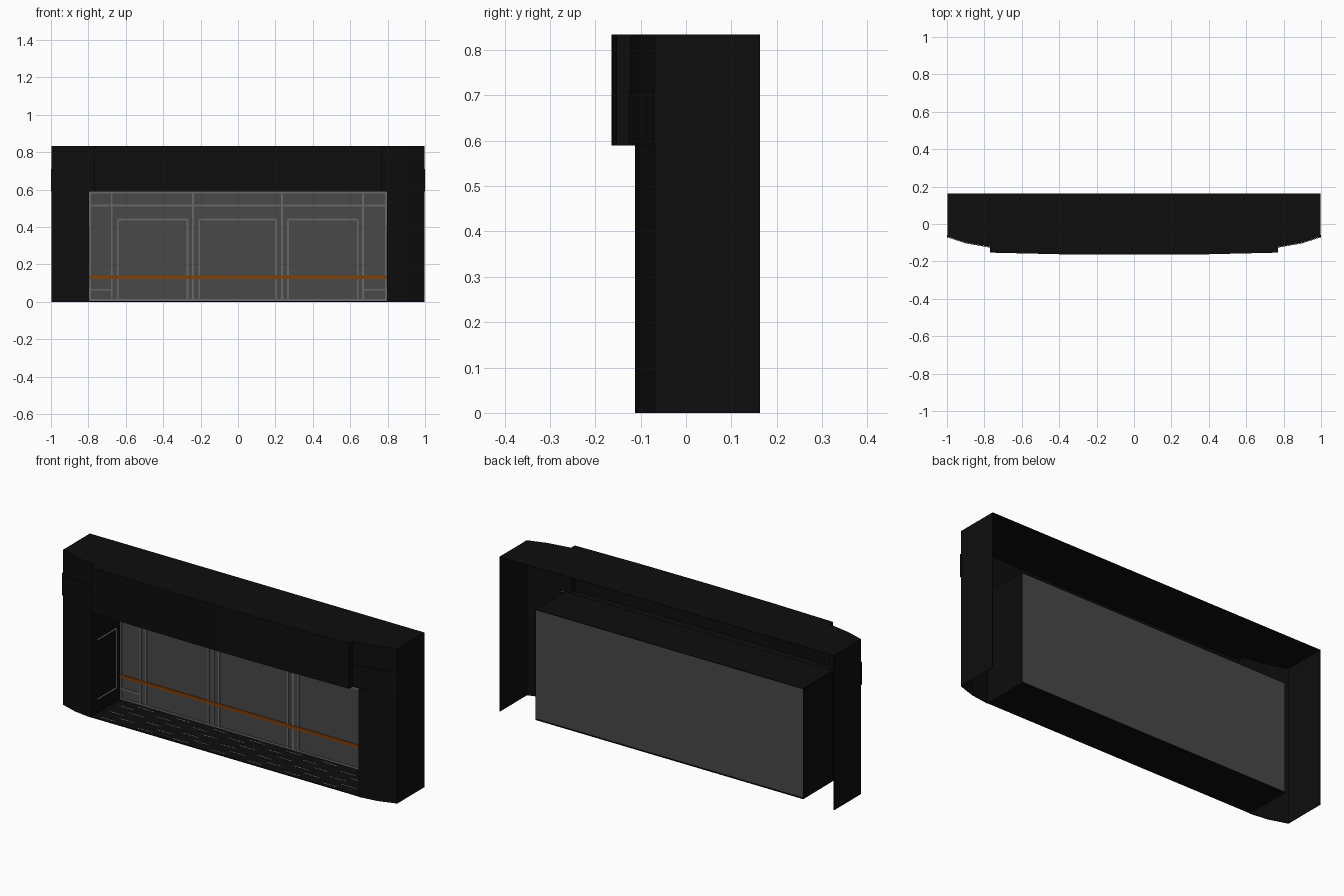
import bpy, bmesh

cube = bpy.data.objects.get("Cube")
if cube:
    bpy.data.objects.remove(cube, do_unlink=True)


def material(name, colour):
    m = bpy.data.materials.new(name)
    m.use_nodes = True
    m.diffuse_color = (*colour, 1)
    bsdf = m.node_tree.nodes["Principled BSDF"]
    bsdf.inputs["Base Color"].default_value = (*colour, 1)
    bsdf.inputs["Roughness"].default_value = 0.8
    return m


BLACK = material("black cladding", (0.004, 0.004, 0.004))
GREY = material("grey glazing", (0.065, 0.065, 0.065))
FRAME = material("light grey frame", (0.14, 0.14, 0.14))
ORANGE = material("orange stripe", (0.21, 0.05, 0.003))
WHITE = material("white trim", (0.7, 0.7, 0.7))


def finish(name, bm, mat):
    mesh = bpy.data.meshes.new(name)
    bm.to_mesh(mesh)
    bm.free()
    mesh.materials.append(mat)
    ob = bpy.data.objects.new(name, mesh)
    bpy.context.collection.objects.link(ob)
    return ob


def boxes(name, spans, mat):
    """One object made of boxes, each given as x, y and z spans."""
    bm = bmesh.new()
    for spans3 in spans:
        verts = bmesh.ops.create_cube(bm, size=1)["verts"]
        for v in verts:
            v.co = [a + (b - a) * (c + 0.5) for (a, b), c in zip(spans3, v.co)]
    return finish(name, bm, mat)


def wall(name, path, z0, z1, mat, cap=False):
    """Thin upright wall along a plan path, optionally roofed."""
    bm = bmesh.new()
    low = [bm.verts.new((x, y, z0)) for x, y in path]
    top = [bm.verts.new((x, y, z1)) for x, y in path]
    for i in range(len(path) - 1):
        bm.faces.new((low[i], low[i + 1], top[i + 1], top[i]))
    if cap:
        bm.faces.new(top)
    ob = finish(name, bm, mat)
    mod = ob.modifiers.new("thickness", "SOLIDIFY")
    mod.thickness = 0.003
    mod.offset = -1
    return ob


def mirrored(path):
    return [(-x, y) for x, y in reversed(path)]


BACK, GLASS, HEAD, TOP = 0.163, 0.14, 0.59, 0.834
HALF = 0.797

# Curved upper fascia with roof
side = [(-0.997, BACK), (-0.997, -0.068), (-0.9, -0.099), (-0.77, -0.122)]
canopy = [(-0.77, -0.153), (-0.39, -0.162)]
left_half = side + canopy
wall("upper_fascia", left_half + [(0, -0.164)] + mirrored(left_half), HEAD, TOP, BLACK, True)

# Pillars, returning into the recess, and the raised bands above them
pillar = side[:3] + [(-HALF, -0.113), (-HALF, GLASS)]
band = [(-1, -0.06), (-1, -0.071), (-0.9, -0.103), (-0.77, -0.126)]
for label, flip in (("right", False), ("left", True)):
    wall(label + "_pillar", mirrored(pillar) if flip else pillar, 0, HEAD, BLACK)
    wall(label + "_band", mirrored(band) if flip else band, HEAD, 0.71, BLACK)

# Canopy underside
bm = bmesh.new()
outline = [(-HALF, -0.11), (-0.77, -0.122)] + canopy + [(0, -0.164)]
outline += mirrored(canopy) + [(0.77, -0.122), (HALF, -0.11)]
bm.faces.new([bm.verts.new((x, y, HEAD)) for x, y in reversed(outline)])
finish("canopy_underside", bm, BLACK)

# Recess floor, ceiling and glazed back wall
boxes("recess_ceiling", [((-HALF, HALF), (-0.112, GLASS), (HEAD, HEAD + 0.004))], BLACK)
boxes("recess_floor", [((-HALF, HALF), (-0.11, GLASS + 0.004), (0, 0.005))], BLACK)
boxes("glazed_wall", [((-HALF, HALF), (GLASS - 0.004, GLASS), (0.005, HEAD))], GREY)

# Frame lines on the glazing
W = 0.005
FACE = (GLASS - 0.007, GLASS - 0.003)


def upright(x, z0, z1):
    return ((x - W, x + W), FACE, (z0, z1))


def rail(x0, x1, z):
    return ((x0, x1), FACE, (z - W, z + W))


edge = HALF - W
frame = [rail(-HALF, HALF, z) for z in (0.01, 0.515, HEAD - W)]
frame += [upright(x, 0.005, HEAD) for x in (-edge, -0.675, -0.24, 0.235, 0.668, edge)]
frame += [rail(-HALF, -0.675, 0.065), rail(0.668, HALF, 0.065)]
for x0, x1 in ((-0.643, -0.27), (-0.207, 0.203), (0.267, 0.64)):
    frame += [upright(x0, 0.005, 0.44), upright(x1, 0.005, 0.44), rail(x0, x1, 0.44)]
boxes("glazing_frame", frame, FRAME)
boxes("glazing_stripe", [((-HALF, HALF), (GLASS - 0.009, GLASS - 0.003), (0.122, 0.14))], ORANGE)

# Thin outlines on the recess sides
T = 0.002
trim = []
for s in (-1, 1):
    xs = (s * HALF - T, s * HALF + T)
    trim += [(xs, (-0.06, 0.1), (z - T, z + T)) for z in (0.08, 0.4)]
    trim.append((xs, (0.1 - T, 0.1 + T), (0.08, 0.4)))
boxes("recess_side_trim", trim, WHITE)

# Staggered floor joints
joints = []
for row in range(6):
    y = -0.09 + 0.04 * row
    for i in range(7):
        x = -0.76 + 0.22 * i + 0.09 * (row % 2)
        joints.append(((x, x + 0.09), (y - 0.001, y + 0.001), (0.004, 0.006)))
boxes("floor_joints", joints, WHITE)
